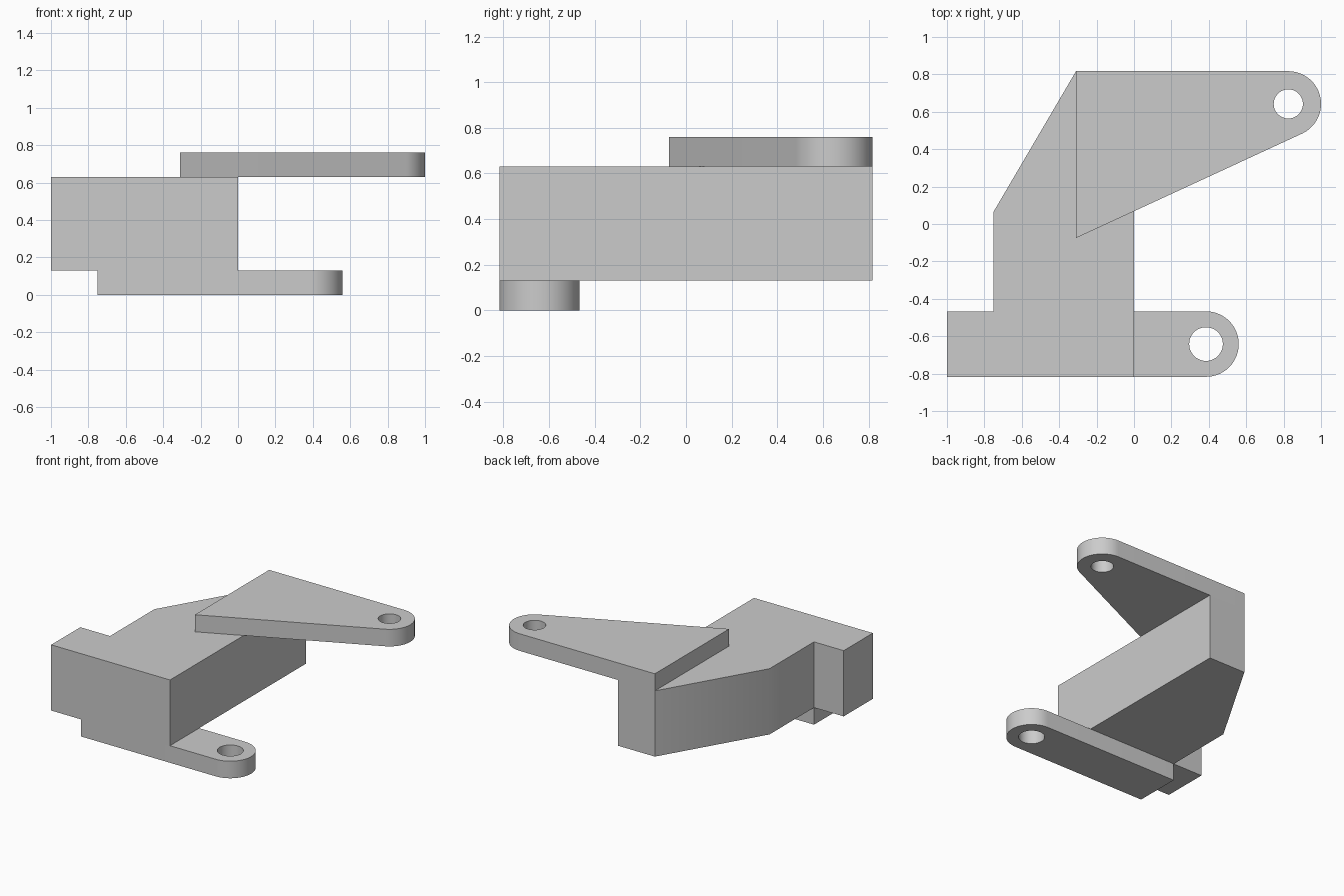
import bpy, bmesh, math

cube = bpy.data.objects.get("Cube")
if cube:
    bpy.data.objects.remove(cube, do_unlink=True)

grey = bpy.data.materials.new("plain_grey")
grey.use_nodes = True
colour = (0.6, 0.6, 0.6, 1)
grey.diffuse_color = colour
grey.node_tree.nodes["Principled BSDF"].inputs["Base Color"].default_value = colour


def arc(centre, radius, start, end, steps):
    """Points along an arc, angles in degrees."""
    return [(centre[0] + radius * math.cos(math.radians(start + (end - start) * i / steps)),
             centre[1] + radius * math.sin(math.radians(start + (end - start) * i / steps)))
            for i in range(steps + 1)]


def slab(name, loops, bottom, top):
    """Extrude an outline, with any further loops as holes."""
    bm = bmesh.new()
    edges = []
    for loop in loops:
        verts = [bm.verts.new((x, y, bottom)) for x, y in loop]
        edges += [bm.edges.new((v, verts[i - 1])) for i, v in enumerate(verts)]
    bmesh.ops.triangle_fill(bm, edges=edges, use_beauty=True, normal=(0, 0, 1))
    raised = bmesh.ops.extrude_face_region(bm, geom=bm.faces[:], use_keep_orig=True)
    bmesh.ops.translate(bm, vec=(0, 0, top - bottom),
                        verts=[g for g in raised["geom"] if isinstance(g, bmesh.types.BMVert)])
    bmesh.ops.recalc_face_normals(bm, faces=bm.faces[:])
    mesh = bpy.data.meshes.new(name)
    bm.to_mesh(mesh)
    bm.free()
    mesh.materials.append(grey)
    obj = bpy.data.objects.new(name, mesh)
    bpy.context.collection.objects.link(obj)
    bpy.ops.object.select_all(action="DESELECT")
    obj.select_set(True)
    bpy.context.view_layer.objects.active = obj
    bpy.ops.object.shade_smooth_by_angle(angle=math.radians(35))


def hole(centre, radius):
    return arc(centre, radius, 0, 360, 48)[:-1]


FRONT, BACK, STEP = -0.817, 0.817, -0.467
LOW, HIGH, TOP = 0.13, 0.63, 0.76
ROUND = 0.175

# Main block with side tab and slanted back corner
slab("main_block", [[(-1, FRONT), (0, FRONT), (0, BACK), (-0.31, BACK),
                     (-0.75, 0.067), (-0.75, STEP), (-1, STEP)]], LOW, HIGH)

# Lower arm with rounded, drilled end
low_eye = (0.385, FRONT + ROUND)
slab("lower_arm", [[(-0.75, FRONT)] + arc(low_eye, ROUND, -90, 90, 28) + [(-0.75, STEP)],
                   hole(low_eye, 0.09)], 0, LOW)

# Upper tapered arm, its slanted edge tangent to the round end
top_eye = (0.825, BACK - ROUND)
slab("upper_arm", [[(-0.31, -0.075)] + arc(top_eye, ROUND, -65.2, 90, 28) + [(-0.31, BACK)],
                   hole(top_eye, 0.078)], HIGH, TOP)
